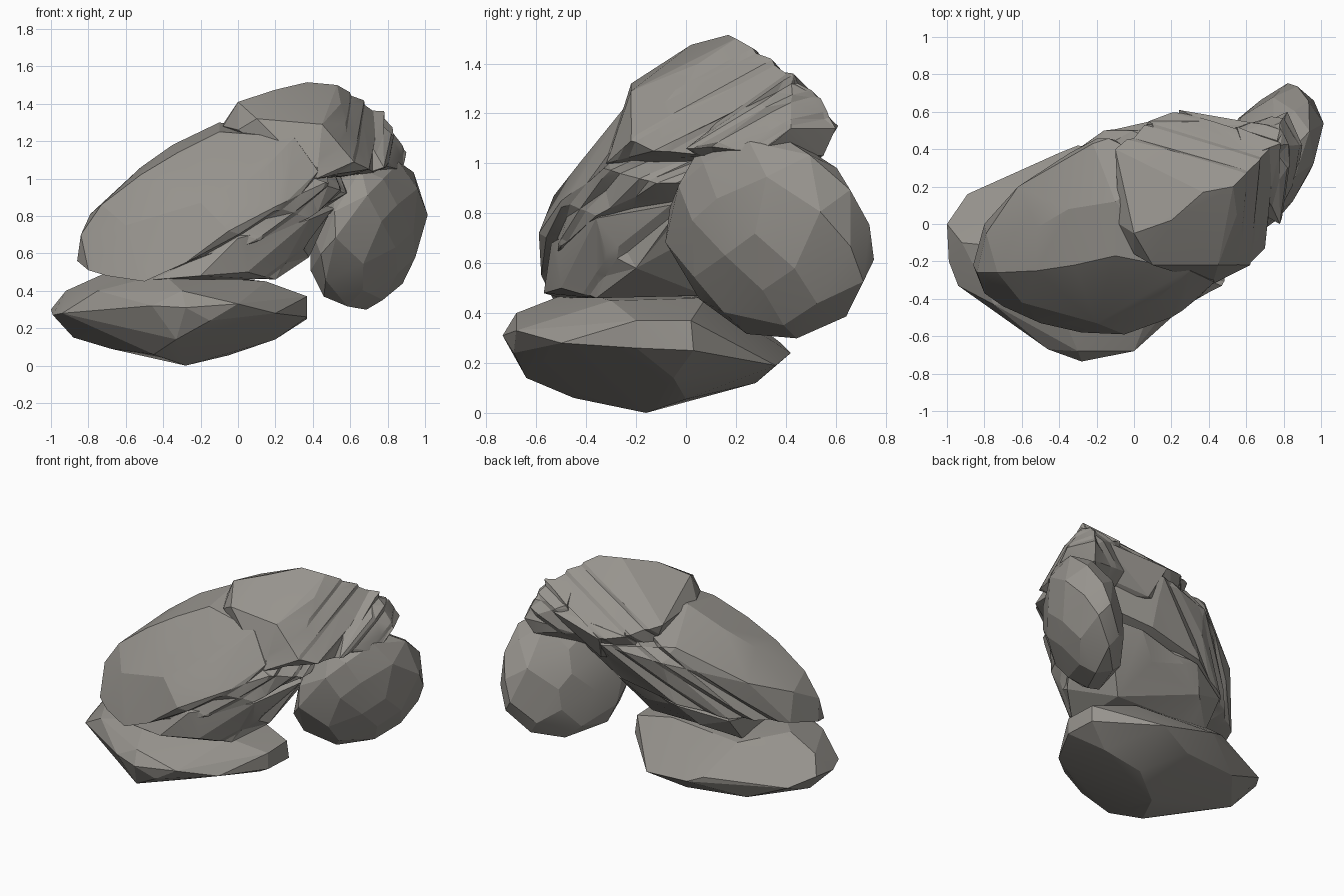
import bpy, bmesh, math, random
from mathutils import Vector

random.seed(7)
STRATA = Vector((-0.5, -0.5, 1.0)).normalized()   # tilt of the rock layers
STONE = bpy.data.materials.new("stone")
STONE.diffuse_color = (0.31, 0.295, 0.27, 1.0)


def finish(obj, angle=12):
    bpy.ops.object.select_all(action='DESELECT')
    bpy.context.view_layer.objects.active = obj
    obj.select_set(True)
    bpy.ops.object.shade_smooth_by_angle(angle=math.radians(angle))


def rock(name, points, grooves=(), depth=0.03):
    """Faceted convex boulder with optional eroded grooves along the strata."""
    bm = bmesh.new()
    for p in points:
        bm.verts.new(p)
    hull = bmesh.ops.convex_hull(bm, input=bm.verts[:])
    junk = {g for g in hull["geom_interior"] + hull["geom_unused"]
            if isinstance(g, bmesh.types.BMVert)}
    bmesh.ops.delete(bm, geom=list(junk), context='VERTS')
    for d in grooves:
        # a pair of cuts: the lower one is pulled inward to make a ledge
        for offset, pull in ((0.0, 0.0), (-0.025, depth)):
            cut = bmesh.ops.bisect_plane(
                bm, geom=bm.verts[:] + bm.edges[:] + bm.faces[:], dist=1e-5,
                plane_co=STRATA * (d + offset), plane_no=STRATA)
            ring = [g for g in cut["geom_cut"] if isinstance(g, bmesh.types.BMVert)]
            if not ring or not pull:
                continue
            centre = sum((v.co for v in ring), Vector()) / len(ring)
            for v in ring:
                v.co += (centre - v.co).normalized() * pull * random.uniform(0.1, 1.3)
    bmesh.ops.triangulate(bm, faces=bm.faces[:])
    bmesh.ops.recalc_face_normals(bm, faces=bm.faces[:])
    mesh = bpy.data.meshes.new(name)
    bm.to_mesh(mesh)
    bm.free()
    mesh.materials.append(STONE)
    obj = bpy.data.objects.new(name, mesh)
    bpy.context.collection.objects.link(obj)
    finish(obj)
    return obj


# flat slab on the ground
rock("base_slab", [
    (-0.28, -0.16, 0.0), (-0.05, 0.0, 0.055), (-0.68, -0.2, 0.09), (-0.45, -0.45, 0.06),
    (-0.88, -0.1, 0.15), (-0.2, 0.28, 0.12), (0.2, -0.05, 0.14), (-0.33, -0.64, 0.14),
    (-1.0, 0.0, 0.30), (-0.99, -0.2, 0.27), (-0.94, -0.33, 0.28), (-0.28, -0.735, 0.31),
    (-0.15, -0.69, 0.24), (0.0, -0.68, 0.33), (0.2, -0.5, 0.28), (0.37, -0.2, 0.26),
    (0.37, 0.03, 0.25), (0.37, -0.2, 0.37), (0.05, 0.36, 0.19), (-0.3, 0.42, 0.24),
    (-0.89, 0.16, 0.25), (-0.92, -0.1, 0.40), (-0.3, -0.68, 0.40), (-0.4, 0.38, 0.28),
    (-0.72, -0.12, 0.49), (-0.4, -0.45, 0.49), (0.15, -0.3, 0.45), (0.05, 0.08, 0.46),
    (-0.5, 0.15, 0.46), (-0.75, -0.43, 0.40), (-0.46, -0.67, 0.32), (-0.62, 0.22, 0.14),
    (0.36, 0.02, 0.37)])

# large tilted plate
main = rock("main_boulder", [
    (-0.86, -0.22, 0.56), (-0.8, -0.37, 0.51), (-0.7, -0.44, 0.48), (-0.5, -0.53, 0.45),
    (-0.28, -0.58, 0.55), (-0.05, -0.59, 0.72), (0.2, -0.5, 0.85), (0.47, -0.33, 0.98),
    (-0.2, -0.53, 0.87), (0.1, -0.42, 1.01), (-0.6, -0.42, 0.75),
    (-0.84, -0.26, 0.70), (-0.73, -0.26, 0.86), (-0.52, -0.25, 1.02), (-0.32, -0.22, 1.14),
    (-0.1, -0.17, 1.25), (-0.52, -0.02, 1.06), (-0.35, 0.08, 1.18), (-0.1, 0.12, 1.30),
    (0.3, -0.25, 1.22), (-0.79, -0.05, 0.81), (-0.62, 0.2, 0.92),
    (-0.22, 0.43, 1.15), (-0.16, 0.50, 1.05), (0.24, 0.58, 1.10), (0.5, 0.5, 1.15),
    (-0.8, 0.0, 0.62), (-0.5, 0.25, 0.66), (-0.2, 0.4, 0.74), (0.2, 0.42, 0.82),
    (0.6, 0.3, 0.93), (0.58, -0.12, 0.92), (0.45, -0.28, 0.88), (0.12, -0.5, 0.67),
    (0.38, -0.36, 0.79)],
    grooves=(0.53, 0.62, 0.72, 0.80), depth=0.035)

# darker mass under the plate, resting on the slab
core = rock("under_core", [
    (-0.45, -0.5, 0.46), (-0.5, 0.1, 0.47), (-0.2, -0.57, 0.48), (0.05, -0.5, 0.5),
    (0.2, -0.36, 0.46), (0.38, -0.2, 0.58), (0.42, -0.05, 0.72), (0.38, -0.36, 0.78),
    (0.2, 0.08, 0.47), (0.1, 0.3, 0.66), (-0.3, 0.28, 0.58), (-0.5, 0.24, 0.64),
    (-0.2, 0.38, 0.72), (0.25, 0.38, 0.8), (0.0, -0.54, 0.68), (0.34, -0.32, 0.64),
    (0.52, -0.02, 0.84), (0.45, 0.3, 0.85), (0.0, 0.0, 1.0)],
    grooves=(0.50,), depth=0.03)

# raised block on top
block = rock("top_block", [
    (0.0, -0.05, 1.41), (-0.08, 0.0, 1.28), (0.0, -0.16, 1.26), (0.1, -0.22, 1.32),
    (0.2, 0.02, 1.475), (0.37, 0.17, 1.515), (0.53, 0.2, 1.50), (0.45, -0.22, 1.29),
    (0.55, 0.05, 1.40), (-0.1, 0.4, 1.26), (0.08, 0.55, 1.19), (0.24, 0.61, 1.15),
    (0.67, 0.34, 1.42), (0.42, 0.55, 1.22), (0.6, 0.5, 1.25), (0.62, -0.22, 1.09),
    (0.70, -0.13, 1.05), (0.42, -0.32, 1.0), (0.73, 0.1, 1.03), (0.75, 0.35, 1.10),
    (0.3, 0.5, 0.97), (0.0, 0.4, 1.0), (0.76, 0.44, 1.33), (0.7, 0.53, 1.22)],
    grooves=(0.62, 0.74, 0.84), depth=0.018)

# broken layered end on the right
ledge = rock("end_ledge", [
    (0.78, 0.43, 1.36), (0.78, 0.54, 1.26), (0.90, 0.42, 1.14), (0.88, 0.3, 1.05),
    (0.82, 0.60, 1.14), (0.78, 0.55, 1.03), (0.5, 0.5, 1.08), (0.6, 0.1, 1.0),
    (0.6, 0.36, 1.37), (0.55, 0.52, 1.27), (0.78, 0.0, 1.06), (0.5, 0.3, 0.92),
    (0.82, 0.3, 1.24), (0.89, 0.36, 1.09)],
    grooves=(0.43, 0.53, 0.61), depth=0.025)

# fuse the pieces into one boulder so no hidden inner faces remain
for piece in (core, block, ledge):
    bpy.ops.object.select_all(action='DESELECT')
    bpy.context.view_layer.objects.active = main
    main.select_set(True)
    mod = main.modifiers.new("fuse", 'BOOLEAN')
    mod.operation, mod.solver, mod.object = 'UNION', 'EXACT', piece
    mod.use_self = True
    bpy.ops.object.modifier_apply(modifier=mod.name)
    bpy.data.objects.remove(piece)
finish(main)

# rounded propping boulder: jittered points on a leaning, flattened ellipsoid
count, angle = 48, math.radians(60)
pts = []
for i in range(count):
    h = 1 - 2 * (i + 0.5) / count
    r = math.sqrt(1 - h * h)
    a = i * 2.39996 + random.uniform(-0.2, 0.2)
    k = random.uniform(0.97, 1.04)
    u, v, w = 0.45 * r * math.cos(a) * k, 0.235 * r * math.sin(a) * k, 0.42 * h
    pts.append((0.695 + u * math.cos(angle) - v * math.sin(angle) + 0.17 * w,
                0.335 + u * math.sin(angle) + v * math.cos(angle) - 0.12 * w,
                0.71 + w))
rock("prop_boulder", pts)
